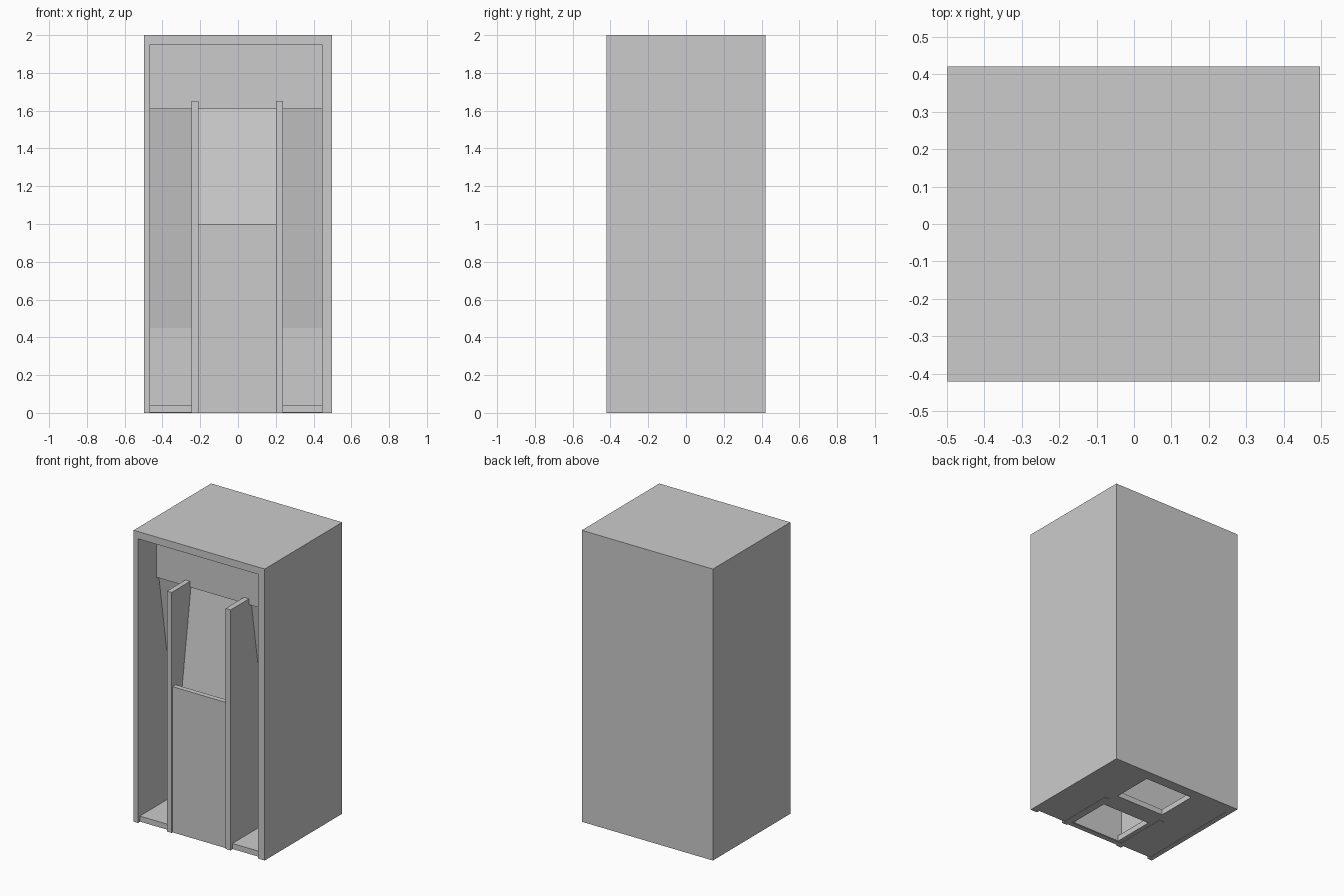
import bpy, bmesh

if "Cube" in bpy.data.objects:
    bpy.data.objects.remove(bpy.data.objects["Cube"])

LEFT, RIGHT = -0.498, 0.497        # outer faces in x
IN_L, IN_R = -0.465, 0.445         # inner faces of side panels
FRONT, BACK = -0.42, 0.42
DIV = ((-0.245, -0.21), (0.20, 0.238))   # the two dividers in x


def prism(name, x0, x1, profile):
    """Extrude a (y, z) outline along x."""
    bm = bmesh.new()
    f = bm.faces.new([bm.verts.new((x0, y, z)) for y, z in profile])
    ext = bmesh.ops.extrude_face_region(bm, geom=[f])
    moved = [v for v in ext["geom"] if isinstance(v, bmesh.types.BMVert)]
    bmesh.ops.translate(bm, vec=(x1 - x0, 0, 0), verts=moved)
    bmesh.ops.recalc_face_normals(bm, faces=bm.faces)
    me = bpy.data.meshes.new(name)
    bm.to_mesh(me)
    bm.free()
    ob = bpy.data.objects.new(name, me)
    bpy.context.collection.objects.link(ob)
    return ob


def box(name, x0, x1, y0, y1, z0, z1):
    return prism(name, x0, x1, [(y0, z0), (y1, z0), (y1, z1), (y0, z1)])


# Outer carcass
box("left_side", LEFT, IN_L, FRONT, 0.35, 0, 1.95)
box("right_side", IN_R, RIGHT, FRONT, 0.35, 0, 1.95)
box("back_panel", LEFT, RIGHT, 0.35, BACK, 0, 1.95)
box("top_panel", LEFT, RIGHT, FRONT, BACK, 1.95, 2.0)

# Upper cross board, set back from the front
box("cross_board", IN_L, IN_R, -0.22, -0.15, 1.61, 1.95)

# Floor with two openings under the middle section
floor = box("floor", IN_L, IN_R, -0.40, 0.35, 0.002, 0.04)
for i, (y0, y1) in enumerate(((-0.37, -0.075), (0.06, 0.345))):
    cutter = box(f"floor_cutter_{i}", -0.18, 0.185, y0, y1, -0.1, 0.2)
    cutter.hide_render = True
    cutter.hide_set(True)
    mod = floor.modifiers.new(f"opening_{i}", "BOOLEAN")
    mod.operation = "DIFFERENCE"
    mod.solver = "EXACT"
    mod.object = cutter

# Dividers, cut along the slope of the side boards
for side, (x0, x1) in zip(("left", "right"), DIV):
    prism(f"{side}_divider", x0, x1,
          [(FRONT, 0), (0.0, 0), (0.0, 0.45), (-0.195, 1.61),
           (-0.195, 1.65), (FRONT, 1.65)])

# Middle section: low front panel and board leaning back behind it
box("front_panel", DIV[0][1], DIV[1][0], -0.41, -0.375, 0, 1.0)
prism("middle_sloped_board", DIV[0][1], DIV[1][0],
      [(-0.38, 0.45), (-0.35, 0.45), (-0.18, 1.61), (-0.21, 1.61)])

# Side sections: overhanging sloped boards
for side, x0, x1 in (("left", IN_L, DIV[0][0]), ("right", DIV[1][1], IN_R)):
    prism(f"{side}_sloped_board", x0, x1,
          [(-0.01, 0.45), (0.02, 0.45), (-0.165, 1.61), (-0.195, 1.61)])

# Upright wall behind the side and middle sections
box("inner_wall", IN_L, IN_R, -0.01, 0.03, 0.04, 0.45)
